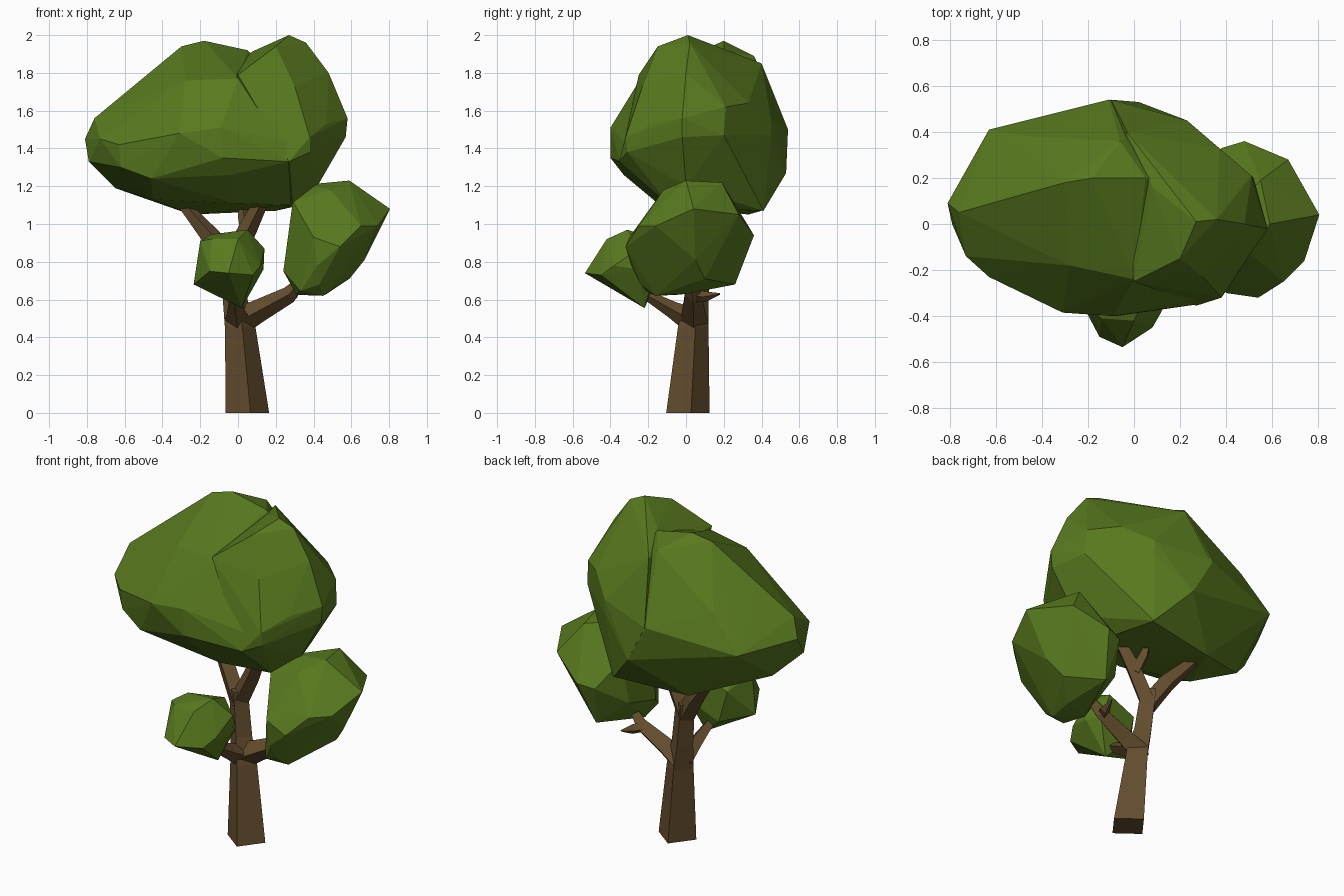
import bpy, bmesh, math
from mathutils import Vector


def material(name, rgb):
    m = bpy.data.materials.new(name)
    m.diffuse_color = (*rgb, 1)
    return m


LEAF = material("leaf_green", (0.098, 0.192, 0.013))
BARK = material("bark_brown", (0.125, 0.074, 0.027))


def finish(bm, name, mat):
    bmesh.ops.recalc_face_normals(bm, faces=bm.faces)
    me = bpy.data.meshes.new(name)
    bm.to_mesh(me)
    bm.free()
    me.materials.append(mat)
    ob = bpy.data.objects.new(name, me)
    bpy.context.collection.objects.link(ob)
    return ob


def foliage(name, points):
    """Faceted leaf mass: the hull of a few corner points."""
    bm = bmesh.new()
    for p in points:
        bm.verts.new(p)
    bmesh.ops.convex_hull(bm, input=bm.verts)
    loose = [v for v in bm.verts if not v.link_faces]
    bmesh.ops.delete(bm, geom=loose, context='VERTS')
    return finish(bm, name, LEAF)


def limb(name, path, sides=4, level=False, turn=0.0):
    """Faceted tapering limb through (x, y, z, radius) stations."""
    pts = [Vector(p[:3]) for p in path]
    first = (pts[1] - pts[0]).normalized()
    ref = Vector((1, 0, 0)) if abs(first.x) < 0.7 else Vector((0, 0, 1))
    bm = bmesh.new()
    rings = []
    for i, p in enumerate(pts):
        t = (pts[min(i + 1, len(pts) - 1)] - pts[max(i - 1, 0)]).normalized()
        if level:
            t = Vector((0, 0, 1))
        u = (ref - t * ref.dot(t)).normalized()
        v = t.cross(u)
        ring = []
        for k in range(sides):
            a = turn - math.pi / 2 + k * math.tau / sides
            ring.append(bm.verts.new(p + (u * math.cos(a) + v * math.sin(a)) * path[i][3]))
        rings.append(ring)
    for a, b in zip(rings, rings[1:]):
        for k in range(sides):
            j = (k + 1) % sides
            bm.faces.new((a[k], a[j], b[j], b[k]))
    bm.faces.new(rings[0])
    bm.faces.new(rings[-1])
    return finish(bm, name, BARK)


# Square trunk and limbs
limb("trunk", [(0.05, 0.01, 0, 0.116), (0.012, 0.038, 0.45, 0.082),
               (-0.015, 0.055, 0.6, 0.066), (-0.045, 0.07, 0.86, 0.058)],
     level=True, turn=math.radians(8))
limb("left_fork", [(-0.045, 0.07, 0.78, 0.055), (-0.14, 0.11, 0.93, 0.052), (-0.32, 0.19, 1.14, 0.025)])
limb("right_fork", [(-0.045, 0.07, 0.78, 0.055), (0.05, 0.06, 0.97, 0.05), (0.14, 0.03, 1.15, 0.035)])
limb("back_fork", [(0.05, 0.07, 0.95, 0.035), (0.03, 0.12, 1.04, 0.03), (0.02, 0.15, 1.13, 0.015)])
limb("right_branch", [(0.0, 0.045, 0.48, 0.075), (0.1, 0.04, 0.535, 0.062),
                      (0.27, 0.04, 0.625, 0.045), (0.36, 0.02, 0.72, 0.02)])
limb("right_twig", [(0.25, 0.04, 0.62, 0.035), (0.29, 0.1, 0.615, 0.028), (0.31, 0.18, 0.63, 0.004)])
limb("front_branch", [(0.0, 0.04, 0.485, 0.07), (-0.01, -0.07, 0.545, 0.045), (-0.02, -0.22, 0.63, 0.025)])

# Main crown: two fused leaf masses with a small cleft between the tops
crown = foliage("crown", [
    (-0.18, 0.2, 1.97), (-0.3, 0.18, 1.94), (-0.06, 0.36, 1.89), (0.05, 0.2, 1.92),
    (-0.28, -0.18, 1.76), (-0.55, 0.12, 1.73), (0.0, -0.24, 1.77),
    (-0.81, 0.09, 1.45), (-0.76, 0.05, 1.56), (-0.79, 0.0, 1.33), (-0.73, -0.14, 1.45),
    (-0.63, -0.23, 1.42), (-0.62, -0.22, 1.3), (-0.63, 0.41, 1.42), (-0.65, 0.1, 1.19),
    (-0.45, 0.38, 1.62), (-0.31, -0.385, 1.48), (-0.46, -0.28, 1.24), (-0.09, -0.4, 1.51),
    (-0.08, -0.4, 1.35), (-0.04, -0.33, 1.26), (0.27, -0.35, 1.33),
    (0.36, -0.31, 1.42), (-0.11, 0.54, 1.5), (0.02, 0.53, 1.27), (0.22, 0.44, 1.5),
    (-0.25, 0.33, 1.05), (-0.45, -0.05, 1.13), (-0.02, -0.15, 1.11), (0.28, -0.08, 1.1),
    (0.2, 0.4, 1.07), (0.5, 0.18, 1.5), (0.55, 0.0, 1.46)])
right_mass = foliage("crown_right_mass", [
    (0.27, 0.01, 2.0), (0.36, 0.02, 1.96), (0.2, -0.15, 1.94), (0.48, 0.0, 1.8),
    (0.58, -0.02, 1.56), (0.57, -0.02, 1.46), (0.51, 0.21, 1.62), (0.37, 0.33, 1.64),
    (0.23, 0.45, 1.55), (0.23, 0.45, 1.47), (0.52, 0.2, 1.47), (0.3, -0.23, 1.73),
    (0.47, -0.18, 1.53), (0.0, -0.25, 1.79), (0.38, -0.32, 1.46), (0.38, -0.31, 1.38),
    (0.27, -0.355, 1.33), (0.42, 0.0, 1.2), (0.29, -0.08, 1.09), (0.2, 0.41, 1.07),
    (0.08, 0.16, 1.915), (-0.03, 0.4, 1.85), (-0.1, 0.54, 1.5), (0.02, 0.53, 1.27),
    (-0.1, 0.1, 1.5)])
union = crown.modifiers.new("fuse", 'BOOLEAN')
union.operation = 'UNION'
union.solver = 'EXACT'
union.object = right_mass
bpy.context.view_layer.objects.active = crown
crown.select_set(True)
bpy.ops.object.modifier_apply(modifier="fuse")
bpy.data.objects.remove(right_mass)

# Lower right leaf mass
foliage("right_foliage", [
    (0.59, 0.0, 1.23), (0.55, 0.19, 1.22), (0.38, 0.0, 1.21), (0.49, -0.12, 1.18),
    (0.29, -0.1, 1.12), (0.3, 0.18, 1.06), (0.805, 0.04, 1.08), (0.67, 0.28, 1.05),
    (0.48, 0.36, 0.94), (0.38, 0.33, 0.92), (0.74, -0.16, 0.99), (0.65, -0.25, 0.99),
    (0.54, -0.32, 0.88), (0.4, -0.3, 0.93), (0.42, -0.29, 0.78), (0.28, -0.1, 0.92),
    (0.24, -0.05, 0.75), (0.27, 0.16, 0.8), (0.33, -0.21, 0.645), (0.31, -0.05, 0.625),
    (0.47, 0.0, 0.63), (0.45, -0.16, 0.62), (0.59, 0.1, 0.71), (0.67, 0.05, 0.81),
    (0.42, 0.26, 0.68), (0.43, -0.24, 0.68)])

# Small front leaf mass
foliage("front_foliage", [
    (-0.05, -0.535, 0.74), (-0.15, -0.49, 0.75), (0.08, -0.45, 0.73), (0.12, -0.38, 0.78),
    (-0.14, -0.41, 0.92), (-0.2, -0.35, 0.91), (0.05, -0.31, 0.97), (-0.14, -0.28, 0.945),
    (0.14, -0.25, 0.87), (0.135, -0.25, 0.76), (-0.235, -0.33, 0.68), (0.02, -0.22, 0.555),
    (-0.02, -0.38, 0.65), (-0.1, -0.17, 0.66), (0.1, -0.16, 0.75), (-0.15, -0.18, 0.85),
    (0.03, -0.17, 0.92), (0.0, -0.42, 0.92)])
